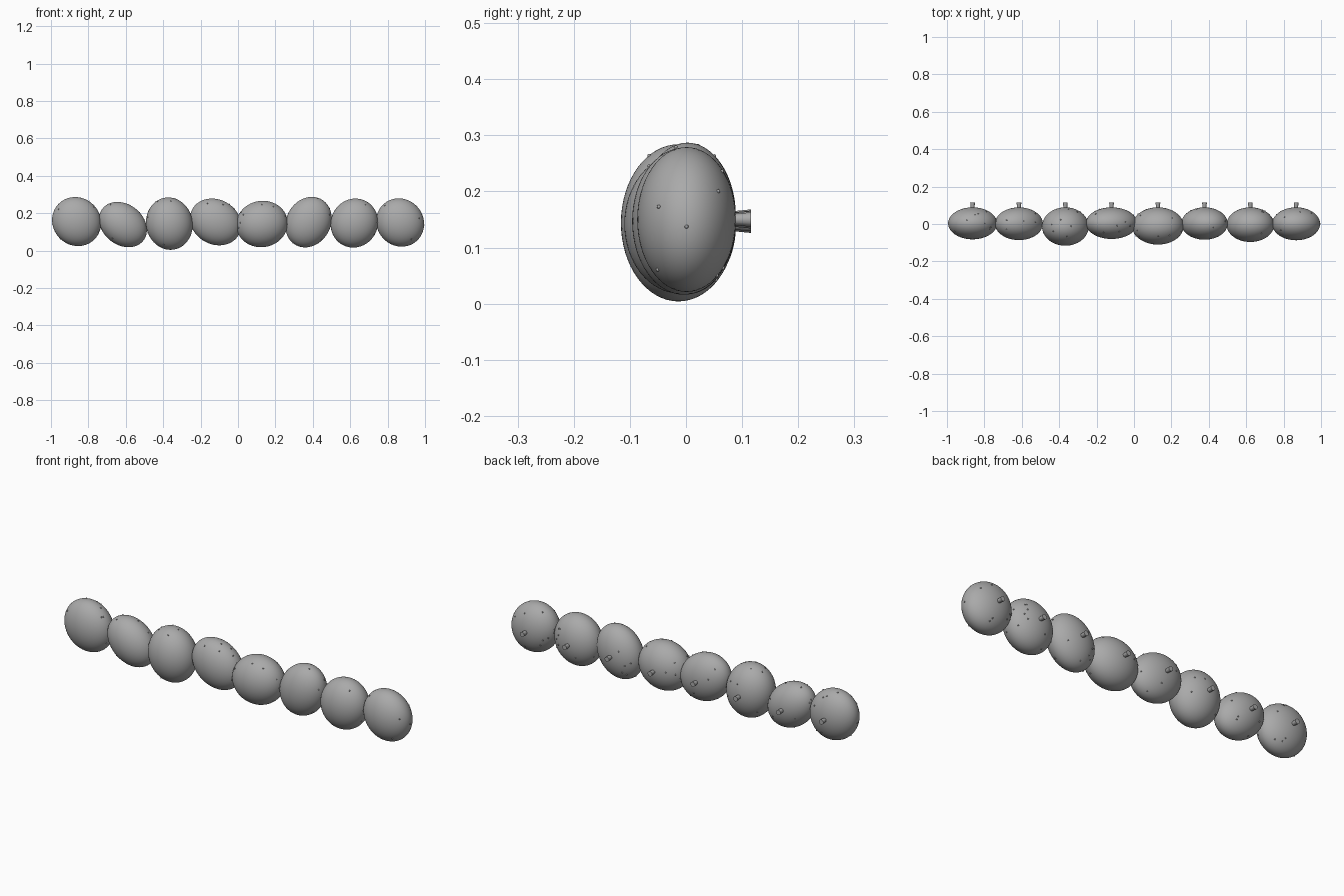
import bpy, math, random
from mathutils import Matrix, Vector

if "Cube" in bpy.data.objects:
    bpy.data.objects.remove(bpy.data.objects["Cube"])

random.seed(4)


def material(name, value):
    m = bpy.data.materials.new(name)
    m.diffuse_color = (value, value, value, 1)
    m.use_nodes = True
    m.node_tree.nodes["Principled BSDF"].inputs["Base Color"].default_value = m.diffuse_color
    return m


grey = material("stone grey", 0.4)

# centre x, front y, centre z, half width, half height, sideways lean
PEBBLES = [
    (-0.863, -0.082, 0.155, 0.131, 0.131, -0.008),
    (-0.615, -0.086, 0.139, 0.128, 0.121, -0.030),
    (-0.367, -0.116, 0.144, 0.125, 0.140, -0.006),
    (-0.120, -0.080, 0.153, 0.137, 0.125, -0.020),
    (0.128, -0.110, 0.142, 0.138, 0.124, 0.005),
    (0.377, -0.084, 0.152, 0.124, 0.135, 0.018),
    (0.622, -0.096, 0.147, 0.127, 0.131, 0.006),
    (0.867, -0.087, 0.150, 0.128, 0.129, -0.008),
]
BACK = 0.089


def finish(name, angle):
    ob = bpy.context.object
    ob.name = name
    ob.data.materials.append(grey)
    bpy.ops.object.shade_smooth_by_angle(angle=math.radians(angle))
    return ob


for i, (cx, front, cz, hx, hz, lean) in enumerate(PEBBLES, 1):
    # leaning ellipsoid as a transform of the unit sphere
    hy = (BACK - front) / 2
    centre = Vector((cx, (BACK + front) / 2, cz))
    shape = Matrix(((math.sqrt(hx * hx - lean * lean), 0, lean),
                    (0, hy, 0), (0, 0, hz)))
    place = Matrix.Translation(centre) @ shape.to_4x4()

    # flattened rounded body
    bpy.ops.mesh.primitive_uv_sphere_add(segments=64, ring_count=32, radius=1)
    body = finish(f"pebble_{i}", 60)
    body.data.transform(place)

    # short mounting peg on the back
    bpy.ops.mesh.primitive_cone_add(vertices=12, radius1=0.013, radius2=0.009,
                                    depth=0.04, location=(cx, 0.096, cz),
                                    rotation=(math.pi / 2, 0, 0))
    finish(f"peg_{i}", 40)

    # tiny studs scattered over the rim and back
    dirs = []
    for _ in range(13):
        ny = random.uniform(-0.6, 0.9)
        a = random.uniform(0, math.tau)
        r = math.sqrt(1 - ny * ny)
        dirs.append(Vector((r * math.cos(a), ny, r * math.sin(a))))
    if i in (1, len(PEBBLES)):
        dirs.append(Vector((-1 if i == 1 else 1, 0, -0.1)).normalized())
    for j, d in enumerate(dirs, 1):
        p = place @ d
        inside = False
        for k, (ox, of, oz, ohx, ohz, _) in enumerate(PEBBLES, 1):
            q = p - Vector((ox, (BACK + of) / 2, oz))
            ohy = (BACK - of) / 2
            if k != i and (q.x / ohx) ** 2 + (q.y / ohy) ** 2 + (q.z / ohz) ** 2 < 1:
                inside = True
        if inside or p.z < 0.008:
            continue
        bpy.ops.mesh.primitive_uv_sphere_add(segments=8, ring_count=6,
                                             radius=0.0035, location=p)
        finish(f"stud_{i}_{j}", 60)
